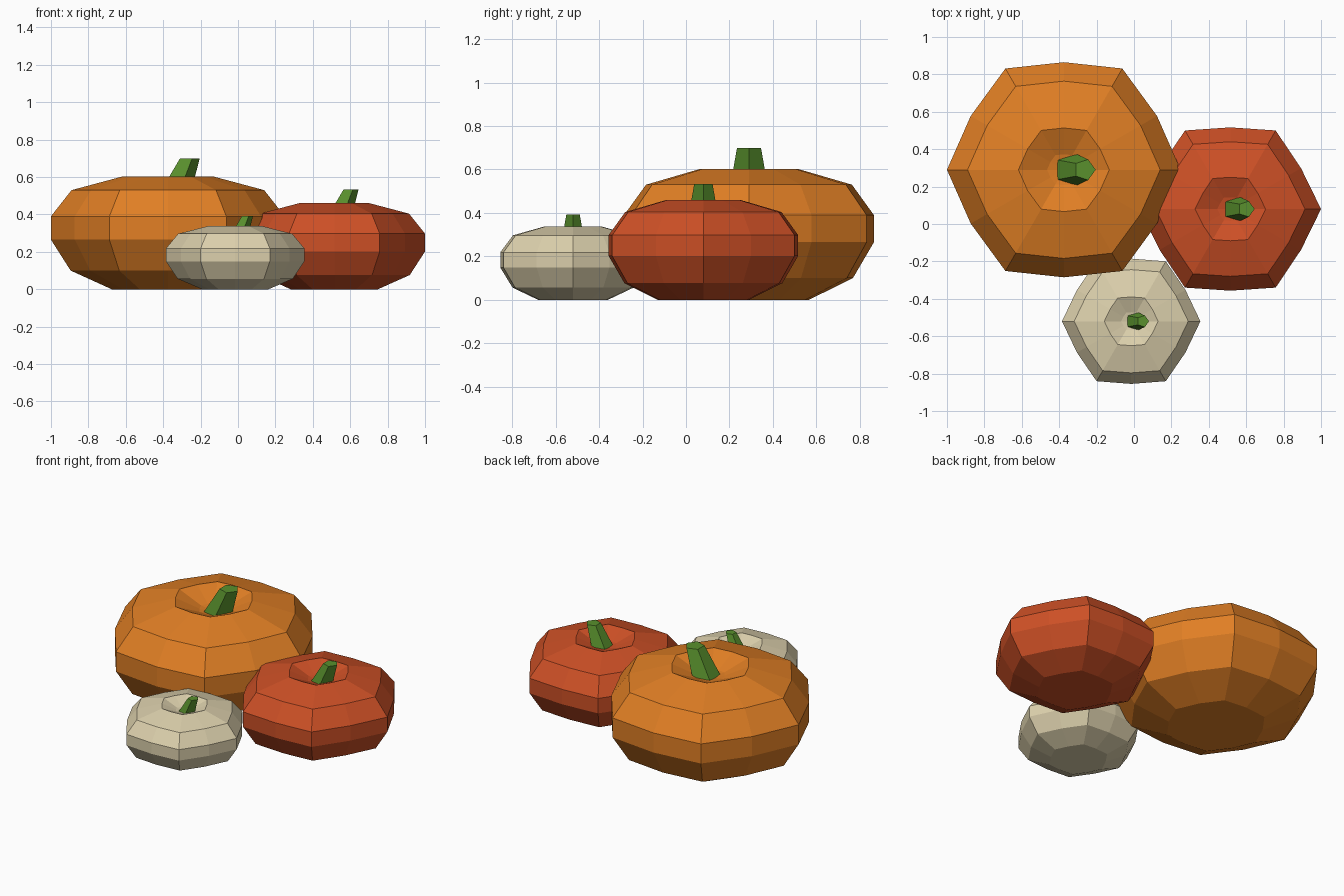
import bpy, bmesh, math

if "Cube" in bpy.data.objects:
    bpy.data.objects.remove(bpy.data.objects["Cube"])


def material(name, color):
    m = bpy.data.materials.new(name)
    m.diffuse_color = (*color, 1)
    m.use_nodes = True
    m.node_tree.nodes["Principled BSDF"].inputs["Base Color"].default_value = m.diffuse_color
    return m


GREEN = material("stem green", (0.10, 0.28, 0.026))

# Body profile at full size: (ridge radius, height), bottom to dimple
PROFILE = [(0.30, 0), (0.52, 0.10), (0.625, 0.265), (0.625, 0.39),
           (0.515, 0.53), (0.243, 0.603), (0.09, 0.54)]
# Stem sections at full size: (x offset, radius, height)
STEM = [(0.0, 0.105, 0.445), (0.068, 0.0765, 0.60), (0.112, 0.058, 0.70)]


def loft(name, rings, mat, tip=None):
    """Skin rings of points; cap the ends, with an optional centre point on top."""
    bm = bmesh.new()
    loops = [[bm.verts.new(p) for p in ring] for ring in rings]
    n = len(loops[0])
    for a, b in zip(loops, loops[1:]):
        for i in range(n):
            j = (i + 1) % n
            bm.faces.new((a[i], a[j], b[j], b[i]))
    bm.faces.new(loops[0][::-1])
    if tip:
        t = bm.verts.new(tip)
        for i in range(n):
            bm.faces.new((loops[-1][i], loops[-1][(i + 1) % n], t))
    else:
        bm.faces.new(loops[-1])
    mesh = bpy.data.meshes.new(name)
    bm.to_mesh(mesh)
    bm.free()
    mesh.materials.append(mat)
    obj = bpy.data.objects.new(name, mesh)
    bpy.context.collection.objects.link(obj)
    return obj


def pumpkin(name, x, y, radius, height, valley, mat):
    s, h = radius / 0.625, height / 0.603
    # Ribbed body: six ridges alternating with six shallow valleys
    rings = []
    for r, z in PROFILE:
        ring = []
        for i in range(12):
            a = i * math.pi / 6
            q = r * s * (valley if i % 2 else 1)
            ring.append((x + q * math.cos(a), y + q * math.sin(a), z * h))
        rings.append(ring)
    loft(name + "_body", rings, mat, tip=(x, y, 0.525 * h))
    # Leaning five-sided stem
    stem = [[(x + (dx + r * math.cos(i * math.tau / 5)) * h,
              y + r * math.sin(i * math.tau / 5) * h, z * h) for i in range(5)]
            for dx, r, z in STEM]
    loft(name + "_stem", stem, GREEN)


pumpkin("large_pumpkin", -0.375, 0.29, 0.625, 0.603, 0.92,
        material("pumpkin orange", (0.75, 0.212, 0.018)))
pumpkin("medium_pumpkin", 0.515, 0.08, 0.485, 0.46, 0.90,
        material("pumpkin red", (0.61, 0.08, 0.019)))
pumpkin("small_pumpkin", -0.015, -0.52, 0.37, 0.338, 0.905,
        material("pumpkin cream", (0.716, 0.63, 0.413)))
